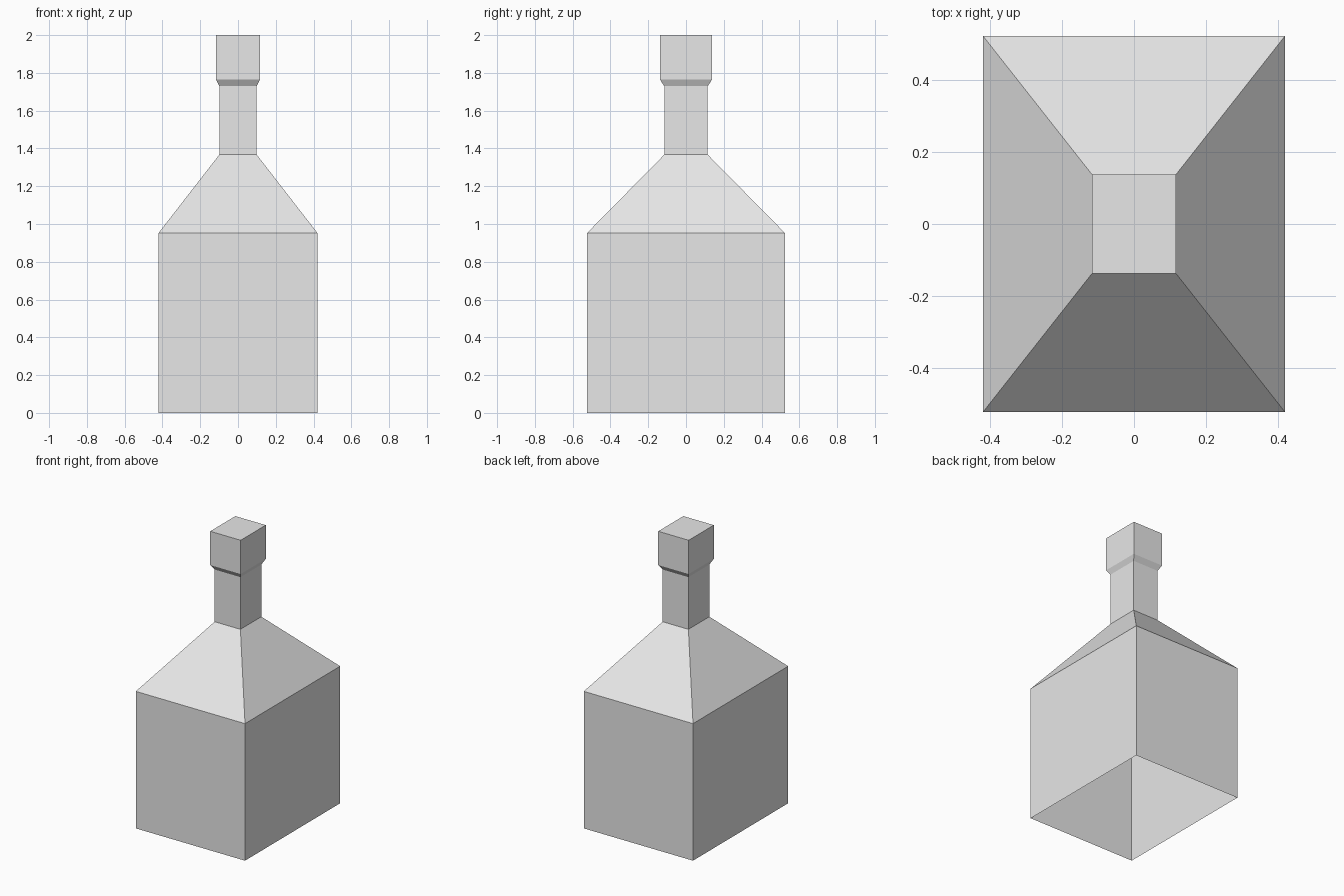
import bpy
import bmesh

# Remove the default cube
cube = bpy.data.objects.get("Cube")
if cube:
    bpy.data.objects.remove(cube, do_unlink=True)

# Single plain grey material
GREY = (0.8, 0.8, 0.8, 1.0)
grey = bpy.data.materials.new("light_grey")
grey.use_nodes = True
grey.diffuse_color = GREY
grey.node_tree.nodes["Principled BSDF"].inputs["Base Color"].default_value = GREY


def rectangular_loft(name, sections, cap_top=False):
    """Join rectangles (half width, half depth, height), leaving the base open."""
    bm = bmesh.new()
    rings = []
    for hx, hy, z in sections:
        corners = [(-hx, -hy, z), (hx, -hy, z), (hx, hy, z), (-hx, hy, z)]
        rings.append([bm.verts.new(c) for c in corners])
    for low, high in zip(rings, rings[1:]):
        for i in range(4):
            j = (i + 1) % 4
            bm.faces.new((low[i], low[j], high[j], high[i]))
    if cap_top:
        bm.faces.new(rings[-1])
    mesh = bpy.data.meshes.new(name)
    bm.to_mesh(mesh)
    bm.free()
    mesh.materials.append(grey)
    obj = bpy.data.objects.new(name, mesh)
    bpy.context.collection.objects.link(obj)
    return obj


# Shared cross-sections where the parts meet
base = (0.42, 0.523, 0.0)
body_top = (0.42, 0.523, 0.953)
neck_base = (0.099, 0.115, 1.367)
neck_top = (0.099, 0.115, 1.73)
lip_base = (0.117, 0.138, 1.765)
lip_top = (0.117, 0.138, 2.0)

# Open-bottomed body, sloping shoulder, narrow neck and closed flared lip
rectangular_loft("bottle_body", [base, body_top])
rectangular_loft("bottle_shoulder", [body_top, neck_base])
rectangular_loft("bottle_neck", [neck_base, neck_top])
rectangular_loft("bottle_lip", [neck_top, lip_base, lip_top], cap_top=True)
